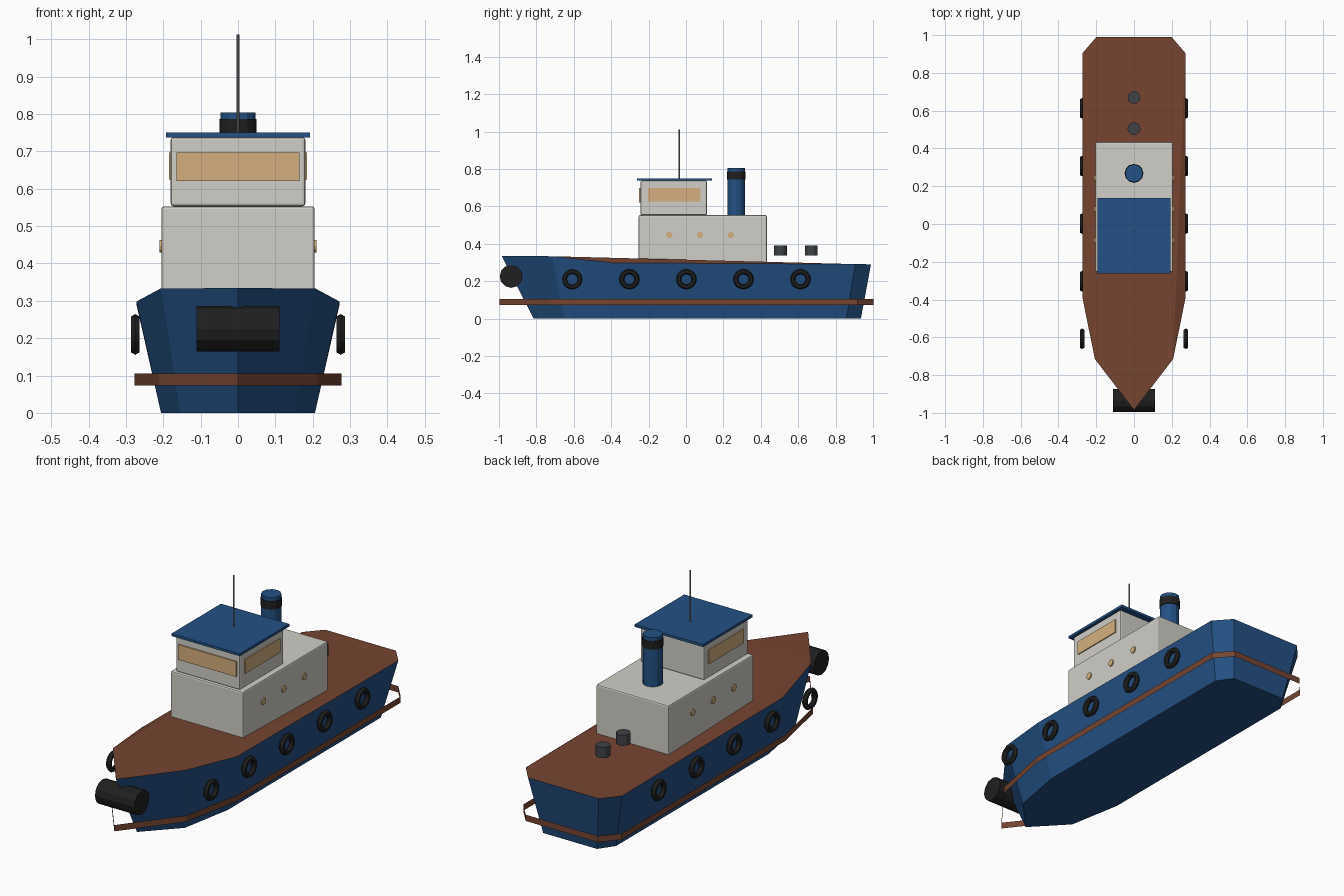
import bpy, bmesh, math
from mathutils import Matrix, Vector

old = bpy.data.objects.get("Cube")
if old:
    bpy.data.objects.remove(old)


def material(name, rgb):
    m = bpy.data.materials.new(name)
    m.use_nodes = True
    m.diffuse_color = (*rgb, 1)
    m.node_tree.nodes["Principled BSDF"].inputs["Base Color"].default_value = (*rgb, 1)
    return m


blue = material("hull blue", (0.017, 0.083, 0.235))
brown = material("deck brown", (0.18, 0.058, 0.03))
white = material("cabin white", (0.63, 0.62, 0.57))
black = material("rubber black", (0.014, 0.014, 0.014))
slate = material("bollard slate", (0.05, 0.056, 0.062))
amber = material("window amber", (0.66, 0.43, 0.21))
steel = material("mast steel", (0.22, 0.22, 0.22))


def make(name, bm, *mats):
    mesh = bpy.data.meshes.new(name)
    bm.to_mesh(mesh)
    bm.free()
    obj = bpy.data.objects.new(name, mesh)
    bpy.context.collection.objects.link(obj)
    for m in mats:
        mesh.materials.append(m)
    return obj


def box(name, low, high, mat, bevel=0):
    low, high = Vector(low), Vector(high)
    bm = bmesh.new()
    bmesh.ops.create_cube(bm, size=1, matrix=Matrix.Translation((low + high) / 2)
                          @ Matrix.Diagonal((*(high - low), 1)))
    obj = make(name, bm, mat)
    if bevel:
        mod = obj.modifiers.new("soft edges", "BEVEL")
        mod.width, mod.segments = bevel, 2
    return obj


def cylinder(name, centre, radius, length, mat, axis="Z", sides=12):
    turn = Matrix.Rotation(math.pi / 2, 4, "Y") if axis == "X" else Matrix()
    bm = bmesh.new()
    bmesh.ops.create_cone(bm, cap_ends=True, segments=sides, radius1=radius, radius2=radius,
                          depth=length, matrix=Matrix.Translation(centre) @ turn)
    return make(name, bm, mat)


def tyre(name, centre, major, minor, mat, around=16, section=6):
    bm = bmesh.new()
    rings = []
    for i in range(around):
        a = math.tau * i / around
        ring = []
        for j in range(section):
            b = math.tau * j / section
            r = major + minor * math.cos(b)
            ring.append(bm.verts.new(Vector(centre) + Vector(
                (minor * math.sin(b), r * math.cos(a), r * math.sin(a)))))
        rings.append(ring)
    for i in range(around):
        p, q = rings[i], rings[(i + 1) % around]
        for j in range(section):
            k = (j + 1) % section
            bm.faces.new((p[j], p[k], q[k], q[j]))
    bmesh.ops.recalc_face_normals(bm, faces=bm.faces)
    return make(name, bm, mat)


def mirrored(half):
    """Close a half outline running from bow to stern into a full loop."""
    return half + [(-x, y, z) for x, y, z in reversed(half) if x > 0]


# Hull: deck edge joined to a narrower flat bottom
deck_edge = [(0, -0.985, 0.334), (0.207, -0.715, 0.333), (0.272, -0.395, 0.298),
             (0.272, 0.905, 0.291), (0.2, 0.989, 0.29)]
keel_edge = [(0, -0.815, 0), (0.156, -0.65, 0), (0.206, -0.375, 0),
             (0.206, 0.858, 0), (0.152, 0.935, 0)]
bm = bmesh.new()
top = [bm.verts.new(p) for p in mirrored(deck_edge)]
low = [bm.verts.new(p) for p in mirrored(keel_edge)]
n = len(top)
for i in range(n):
    j = (i + 1) % n
    bm.faces.new((low[i], low[j], top[j], top[i]))
bm.faces.new(low[::-1])
# Deck panels: bow, raised centre, low shoulders and stern
for panel in ((0, 1, 8), (1, 3, 6, 8), (1, 2, 3), (8, 6, 7), (3, 4, 5, 6)):
    bm.faces.new([top[i] for i in panel]).material_index = 1
bmesh.ops.recalc_face_normals(bm, faces=bm.faces)
make("hull", bm, blue, brown)

# Rubbing strake: thin ribbon round the hull
bm = bmesh.new()
ring = mirrored([(x * 1.02, y * 1.013, 0) for x, y, z in deck_edge])
lower, upper = ([bm.verts.new((x, y, h)) for x, y, _ in ring] for h in (0.073, 0.105))
for i in range(n):
    j = (i + 1) % n
    bm.faces.new((lower[i], lower[j], upper[j], upper[i]))
make("rubbing_strake", bm, brown)

# Fenders
cylinder("bow_fender", (0, -0.935, 0.225), 0.061, 0.222, black, "X")
for side, s in (("left", 1), ("right", -1)):
    for i in range(5):
        tyre(f"{side}_tyre_{i + 1}", (s * 0.275, -0.608 + 0.305 * i, 0.21), 0.041, 0.0135, black)

# Superstructure
box("lower_cabin", (-0.205, -0.253, 0.27), (0.205, 0.433, 0.553), white, 0.007)
box("wheelhouse", (-0.18, -0.243, 0.553), (0.18, 0.112, 0.738), white, 0.007)
box("wheelhouse_roof", (-0.193, -0.261, 0.737), (0.193, 0.138, 0.75), blue)

# Windows and portholes
box("front_window", (-0.165, -0.25, 0.62), (0.165, -0.242, 0.697), amber)
for side, s in (("left", 1), ("right", -1)):
    x0, x1 = sorted((s * 0.178, s * 0.185))
    box(f"{side}_window", (x0, -0.204, 0.625), (x1, 0.078, 0.697), amber)
    for i in range(3):
        cylinder(f"{side}_porthole_{i + 1}", (s * 0.206, -0.09 + 0.165 * i, 0.446),
                 0.017, 0.009, amber, "X")

# Funnel, mast and bollards
cylinder("funnel", (0, 0.268, 0.677), 0.047, 0.255, blue)
cylinder("funnel_band", (0, 0.268, 0.765), 0.05, 0.042, black)
cylinder("mast", (0, -0.035, 0.88), 0.004, 0.264, steel, sides=8)
for i, y in enumerate((0.505, 0.67)):
    cylinder(f"bollard_{i + 1}", (0, y, 0.364), 0.034, 0.054, slate)
